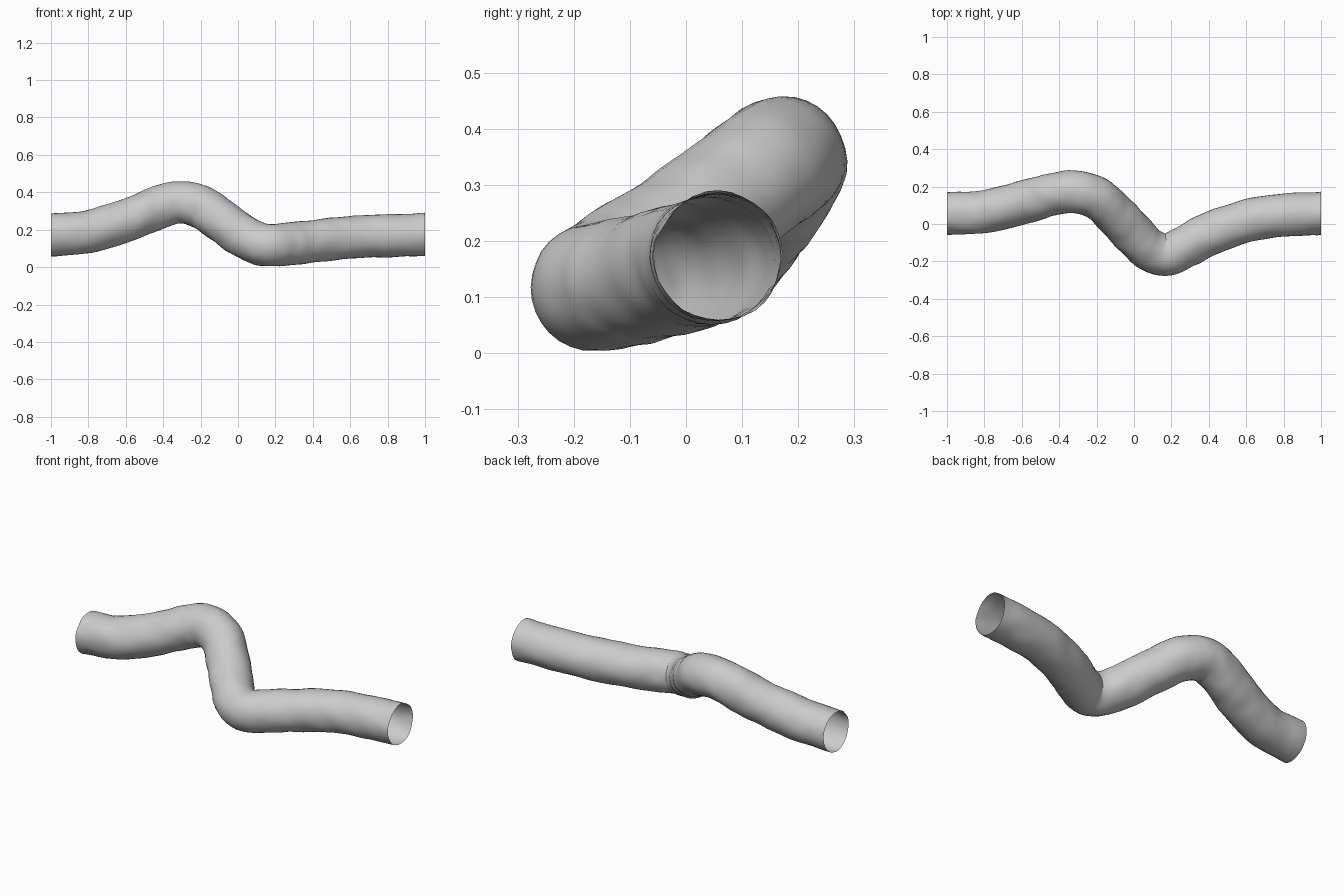
import bpy, bmesh, math
from mathutils import Vector, noise

if "Cube" in bpy.data.objects:
    bpy.data.objects.remove(bpy.data.objects["Cube"])

# Centre line of the winding pipe (x, y, z)
path = [Vector(p) for p in [
    (-1.0, .055, .173), (-.8, .066, .190), (-.6, .113, .247), (-.45, .155, .308),
    (-.32, .172, .347), (-.2, .137, .322), (-.1, .05, .257), (0, -.055, .183),
    (.08, -.132, .137), (.17, -.163, .118), (.27, -.123, .123), (.4, -.056, .138),
    (.6, .016, .158), (.8, .046, .167), (1.0, .058, .173)]]
RADIUS, SIDES, STEPS = .115, 32, 8


def spline(a, b, c, d, t):
    """Smooth curve through b and c."""
    return .5 * (2 * b + (c - a) * t + (2 * a - 5 * b + 4 * c - d) * t * t
                 + (3 * b - a - 3 * c + d) * t ** 3)


# Sample the centre line
ext = [2 * path[0] - path[1]] + path + [2 * path[-1] - path[-2]]
pts = []
for i in range(1, len(ext) - 2):
    pts += [spline(*ext[i - 1:i + 3], k / STEPS) for k in range(STEPS)]
pts.append(path[-1])
n = len(pts)

# Sweep a slightly lumpy ring along it, with both ends cut square to x
bm = bmesh.new()
rings = []
for i, p in enumerate(pts):
    tangent = (pts[min(i + 4, n - 1)] - pts[max(i - 4, 0)]).normalized()
    if i in (0, n - 1):
        tangent = Vector((1, 0, 0))
    side = Vector((0, 0, 1)).cross(tangent).normalized()
    up = tangent.cross(side)
    ring = []
    for k in range(SIDES):
        a = 2 * math.pi * k / SIDES
        d = side * math.cos(a) + up * math.sin(a)
        q = p + d * RADIUS
        bump = .006 * noise.noise(q * 11) + .003 * noise.noise(q * 24)
        ring.append(bm.verts.new(q + d * bump))
    rings.append(ring)
for r0, r1 in zip(rings, rings[1:]):
    for k in range(SIDES):
        j = (k + 1) % SIDES
        f = bm.faces.new((r0[k], r0[j], r1[j], r1[k]))
        f.smooth = True

# Relax the inner folds at the tight bends, keeping the open rims
inner = [v for ring in rings[2:-2] for v in ring]
for _ in range(2):
    bmesh.ops.smooth_vert(bm, verts=inner, factor=.4,
                          use_axis_x=True, use_axis_y=True, use_axis_z=True)
bmesh.ops.recalc_face_normals(bm, faces=bm.faces)
if sum((f.normal.dot(f.calc_center_median() - pts[0]) for f in bm.faces
        if f.calc_center_median().x < -.95)) < 0:
    bmesh.ops.reverse_faces(bm, faces=bm.faces)

mesh = bpy.data.meshes.new("tunnel_pipe")
bm.to_mesh(mesh)
bm.free()
obj = bpy.data.objects.new("tunnel_pipe", mesh)
bpy.context.collection.objects.link(obj)
